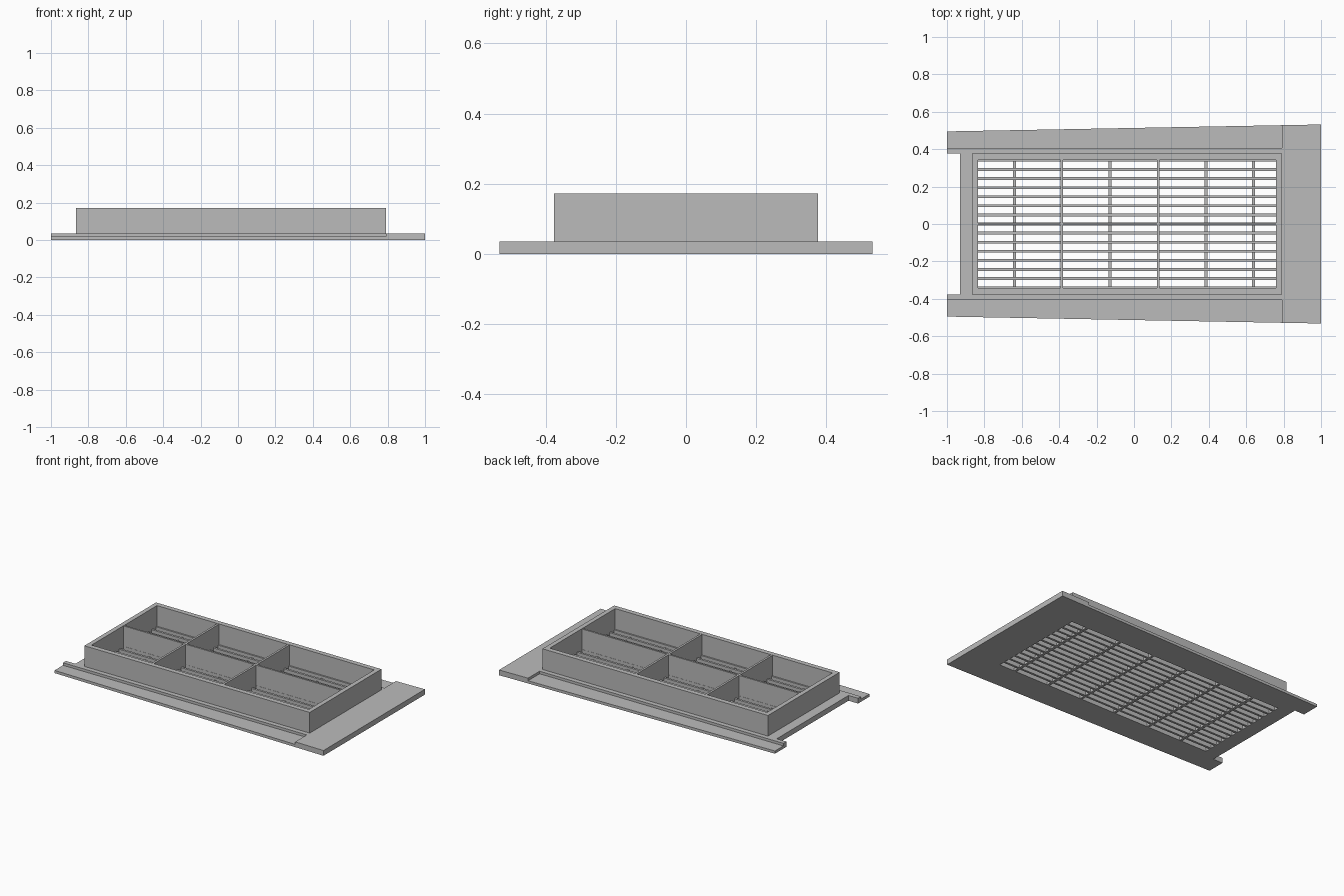
import bpy
import bmesh

cube = bpy.data.objects.get("Cube")
if cube:
    bpy.data.objects.remove(cube, do_unlink=True)

grey = bpy.data.materials.new("plain grey")
grey.use_nodes = True
grey.diffuse_color = (0.5, 0.5, 0.5, 1)
bsdf = grey.node_tree.nodes["Principled BSDF"]
bsdf.inputs["Base Color"].default_value = (0.5, 0.5, 0.5, 1)
bsdf.inputs["Roughness"].default_value = 0.7

PLATE, LEDGE, RIM = 0.035, 0.018, 0.172
X0, X1, Y1 = -0.865, 0.79, 0.376      # outside of the box walls
IX0, IX1, IY1 = -0.835, 0.76, 0.343   # inside of the box walls
PITCH, SLAT = 0.0486, 0.0145


def prism(bm, outline, z0, z1):
    """Extrude a flat outline between two heights."""
    face = bm.faces.new([bm.verts.new((x, y, z0)) for x, y in outline])
    new = bmesh.ops.extrude_face_region(bm, geom=[face])["geom"]
    verts = [v for v in new if isinstance(v, bmesh.types.BMVert)]
    bmesh.ops.translate(bm, verts=verts, vec=(0, 0, z1 - z0))


def rect(x0, x1, y0, y1):
    return [(x0, y0), (x1, y0), (x1, y1), (x0, y1)]


def solid(name, parts):
    """Make one object from (outline, bottom, top) prisms."""
    bm = bmesh.new()
    for outline, z0, z1 in parts:
        prism(bm, outline, z0, z1)
    bmesh.ops.recalc_face_normals(bm, faces=bm.faces)
    mesh = bpy.data.meshes.new(name)
    bm.to_mesh(mesh)
    bm.free()
    mesh.materials.append(grey)
    obj = bpy.data.objects.new(name, mesh)
    bpy.context.collection.objects.link(obj)
    return obj


def cut(obj, parts):
    """Subtract prisms from an object."""
    cutter = solid("cutter", parts)
    cutter.hide_render = True
    mod = obj.modifiers.new("cut", 'BOOLEAN')
    mod.operation = 'DIFFERENCE'
    mod.solver = 'EXACT'
    mod.object = cutter
    bpy.context.view_layer.objects.active = obj
    bpy.ops.object.modifier_apply(modifier=mod.name)
    bpy.data.objects.remove(cutter, do_unlink=True)


# Tapered base plate with two end prongs
half = [(1, 0.532), (-1, 0.495), (-1, Y1), (-0.93, Y1)]
outline = half + [(x, -y) for x, y in reversed(half)]
base = solid("base_plate", [(outline, 0, PLATE)])

# Lowered ledges along both long sides
cut(base, [(rect(-1.1, X1, *sorted((s * 0.407, s * 0.7))), LEDGE, 0.1)
           for s in (-1, 1)])

# Long slots that leave the slats standing
gap = (PITCH - SLAT) / 2
cut(base, [(rect(IX0, IX1, y - gap, y + gap), -0.1, 0.1)
           for y in [(i - 6.5) * PITCH for i in range(14)]])

# Cross bars tying the slats together
bar_xs = [i * 0.256 for i in (-2.5, -0.5, 1.5, 2.5)]
solid("grille_cross_bars",
      [(rect(x - 0.008, x + 0.008, -0.335, 0.335), 0.0005, LEDGE)
       for x in bar_xs])

# Box wall frame
frame = solid("box_walls", [(rect(X0, X1, -Y1, Y1), PLATE, RIM)])
cut(frame, [(rect(IX0, IX1, -IY1, IY1), 0, 0.3)])

# Dividers making six compartments
TOP = RIM - 0.002
solid("long_divider", [(rect(IX0, IX1, -0.006, 0.006), PLATE, TOP)])
solid("cross_dividers",
      [(rect(x - 0.007, x + 0.007, -IY1, IY1), 0.0005, TOP)
       for x in (-0.387, 0.13)])
